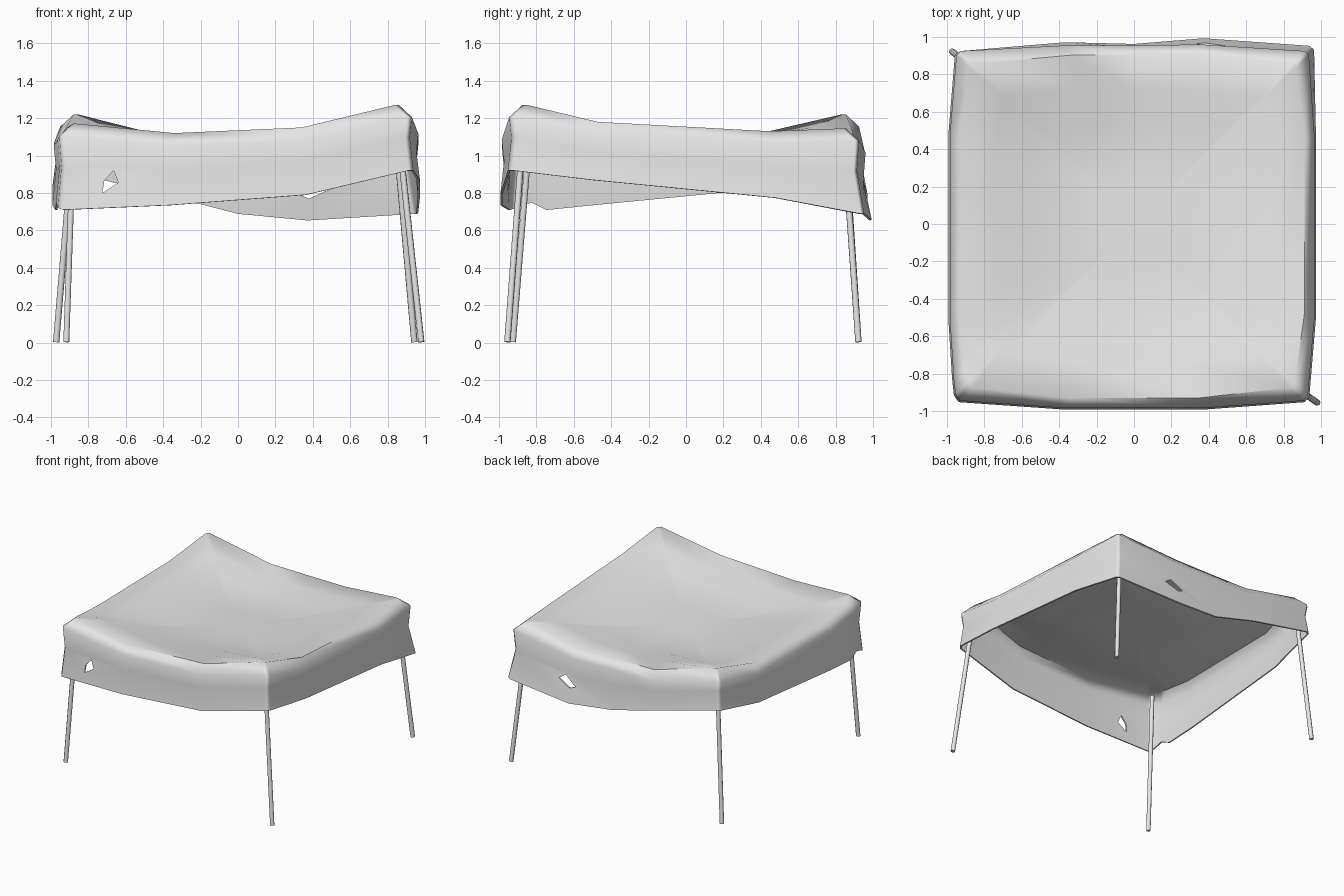
import bpy, bmesh, math
from mathutils import Vector

cube = bpy.data.objects.get("Cube")
if cube:
    bpy.data.objects.remove(cube, do_unlink=True)

grey = bpy.data.materials.new("plain_grey")
grey.use_nodes = True
colour = (0.8, 0.8, 0.8, 1)
grey.diffuse_color = colour
grey.node_tree.nodes["Principled BSDF"].inputs["Base Color"].default_value = colour


def make_object(name, bm):
    bmesh.ops.recalc_face_normals(bm, faces=bm.faces)
    mesh = bpy.data.meshes.new(name)
    bm.to_mesh(mesh)
    bm.free()
    mesh.materials.append(grey)
    obj = bpy.data.objects.new(name, mesh)
    bpy.context.collection.objects.link(obj)
    return obj


def activate(obj):
    bpy.ops.object.select_all(action="DESELECT")
    obj.select_set(True)
    bpy.context.view_layer.objects.active = obj


# Canopy outline side by side, counterclockwise: x, y, height of top rim, height of hem
front = [
    (-.93, -.945, 1.17, .71), (-.36, -.985, 1.12, .735),
    (.36, -.985, 1.15, .79), (.905, -.945, 1.27, .92),
]
left = [
    (.93, -.915, 1.27, .92), (.965, -.5, 1.18, .87),
    (.965, .47, 1.13, .775), (.935, .905, 1.145, .69),
]
back = [
    (.91, .925, 1.145, .69), (.36, .96, 1.08, .655), (0, .955, 1.085, .69),
    (-.36, .955, 1.09, .785), (-.925, .925, 1.22, .92),
]
right = [
    (-.95, .9, 1.22, .92), (-.985, .47, 1.13, .83), (-.985, -.5, 1.12, .735),
    (-.97, -.74, 1.14, .71), (-.965, -.82, 1.15, .75), (-.955, -.91, 1.17, .72),
]
outline = front + left + back + right


def rim_scale(x, y, hem):
    return .925 if abs(x * y) > .8 else .945


def hem_scale(x, y, hem):
    # The back wall flares where it hangs low
    return 1 + (.92 - hem) * .13 if y > .9 and x else 1.008


def edge_height(side, axis, value):
    # Height of one rim edge at a position along it
    points = sorted((p[axis] * rim_scale(*p[:2], 0), p[2]) for p in side)
    if value <= points[0][0]:
        return points[0][1]
    for (a, za), (b, zb) in zip(points, points[1:]):
        if value <= b:
            return za + (zb - za) * (value - a) / (b - a)
    return points[-1][1]


def mix(a, b, t):
    return a + (b - a) * t


def top_height(x, y):
    # Saddle patch stretched between the four rim edges
    u, v = [min(max((c / .9 + 1) / 2, 0), 1) for c in (x, y)]
    across = mix(edge_height(front, 0, x), edge_height(back, 0, x), v)
    along = mix(edge_height(right, 1, y), edge_height(left, 1, y), u)
    corners = mix(mix(front[0][2], front[-1][2], u),
                  mix(back[-1][2], back[0][2], u), v)
    return across + along - corners


def ring(bm, scale, height):
    verts = []
    for x, y, top, hem in outline:
        s = scale(x, y, hem)
        verts.append(bm.verts.new((x * s, y * s, height(top, hem))))
    return verts


# Canopy: sagging top, rounded shoulder and slightly flared walls
bm = bmesh.new()
inner = [ring(bm, lambda x, y, h, f=f: f * rim_scale(x, y, h), lambda t, h: t)
         for f in (.2, .4, .6, .8)]
rings = inner + [
    ring(bm, rim_scale, lambda t, h: t),
    ring(bm, lambda x, y, h: 1, lambda t, h: t - .065),
    ring(bm, lambda x, y, h: .988, lambda t, h: (t + h) / 2),
    ring(bm, hem_scale, lambda t, h: h),
]
centre = bm.verts.new((0, 0, 0))
for v in [centre] + [v for loop in inner for v in loop]:
    v.co.z = top_height(v.co.x, v.co.y)
count = len(outline)
for i in range(count):
    j = (i + 1) % count
    bm.faces.new((centre, rings[0][i], rings[0][j]))
    for upper, lower in zip(rings, rings[1:]):
        bm.faces.new((upper[i], lower[i], lower[j], upper[j]))

canopy = make_object("canopy", bm)
cloth = canopy.modifiers.new("cloth", "SOLIDIFY")
cloth.thickness = .012
cloth.offset = -1


# Torn holes in the front and back walls
def tear(name, points, y):
    bm = bmesh.new()
    face = bm.faces.new([bm.verts.new((x, y - .15, z)) for x, z in points])
    extruded = bmesh.ops.extrude_face_region(bm, geom=[face])["geom"]
    bmesh.ops.translate(bm, vec=(0, .3, 0),
                        verts=[v for v in extruded if isinstance(v, bmesh.types.BMVert)])
    cutter = make_object(name, bm)
    cutter.hide_render = True
    cut = canopy.modifiers.new(name, "BOOLEAN")
    cut.operation = "DIFFERENCE"
    cut.solver = "EXACT"
    cut.object = cutter
    return cutter


cutters = [
    tear("front_tear", [(-.725, .8), (-.715, .865), (-.665, .92), (-.64, .855)], -.95),
    tear("back_tear", [(.49, .82), (.43, .86), (.33, .79), (.38, .77)], .95),
]
activate(canopy)
for name in [m.name for m in canopy.modifiers]:
    bpy.ops.object.modifier_apply(modifier=name)
for cutter in cutters:
    bpy.data.objects.remove(cutter, do_unlink=True)
activate(canopy)
bpy.ops.object.shade_smooth_by_angle(angle=math.radians(55))
weighted = canopy.modifiers.new("soft_folds", "WEIGHTED_NORMAL")
weighted.keep_sharp = True


# Poles: splayed sticks reaching up inside the canopy corners
def pole(name, foot, top):
    foot, top = Vector(foot), Vector(top)
    axis = top - foot
    bm = bmesh.new()
    bmesh.ops.create_cone(bm, cap_ends=True, segments=8, radius1=.017,
                          radius2=.017, depth=axis.length)
    bm.transform(axis.to_track_quat("Z", "Y").to_matrix().to_4x4())
    bmesh.ops.translate(bm, verts=bm.verts, vec=(foot + top) / 2)
    obj = make_object(name, bm)
    activate(obj)
    bpy.ops.object.shade_smooth_by_angle(angle=math.radians(50))


pole("front_left_pole", (.98, -.955, .003), (.85, -.865, 1.2))
pole("front_right_pole", (-.918, -.925, .003), (-.88, -.835, 1.12))
pole("back_left_pole", (.943, .922, .003), (.845, .845, 1.1))
pole("back_right_pole", (-.972, .922, .003), (-.875, .845, 1.16))
